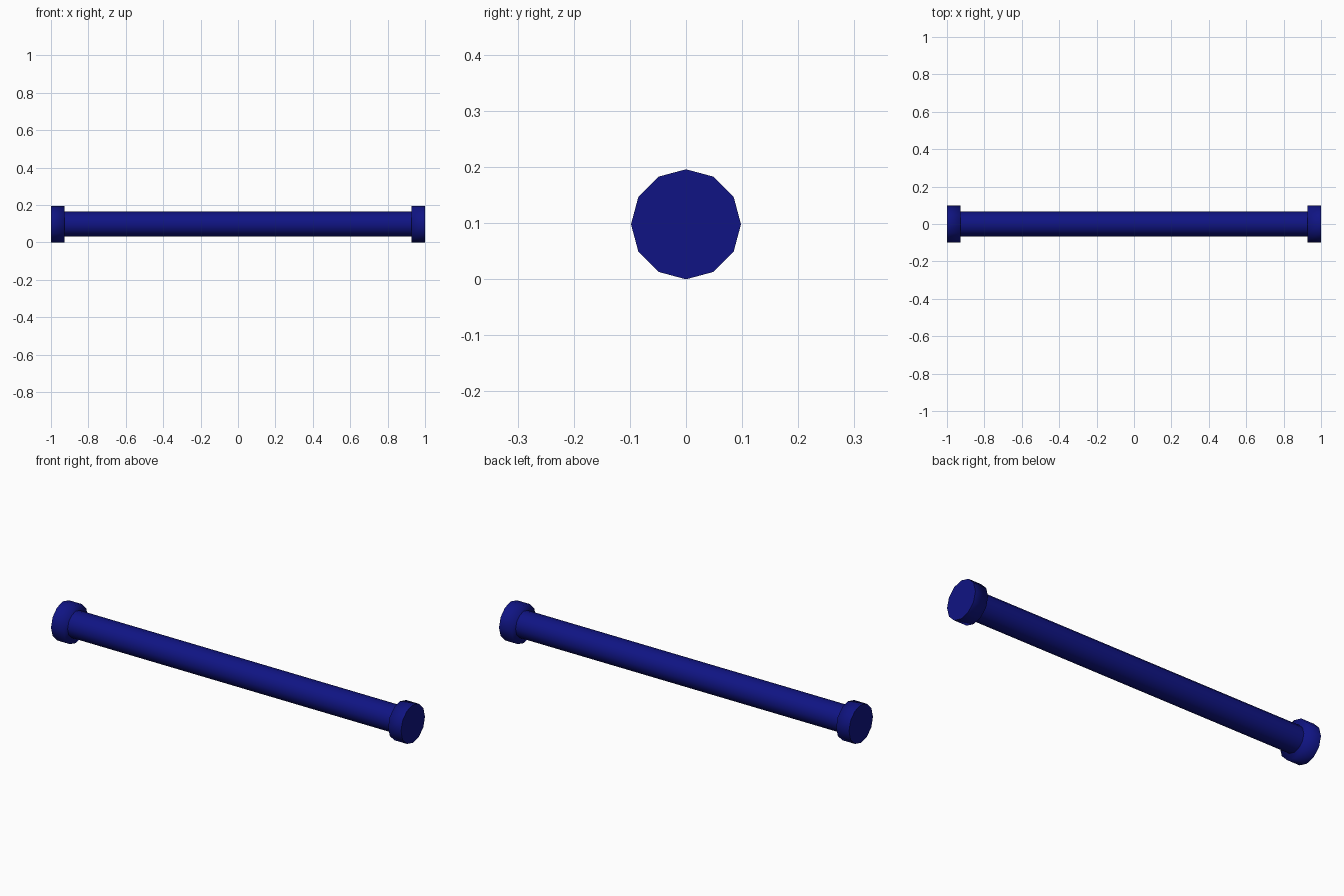
import bpy, math

if "Cube" in bpy.data.objects:
    bpy.data.objects.remove(bpy.data.objects["Cube"])

SIDES = 12
CAP_R, SHAFT_R = 0.098, 0.067
CAP_LEN = 0.073

mat = bpy.data.materials.new("navy_blue")
mat.diffuse_color = (0.005, 0.007, 0.23, 1)
mat.use_nodes = True
mat.node_tree.nodes["Principled BSDF"].inputs["Base Color"].default_value = mat.diffuse_color


def rod(name, radius, x0, x1, fill):
    """Twelve-sided cylinder along x with a corner pointing straight up."""
    bpy.ops.mesh.primitive_cylinder_add(
        vertices=SIDES, radius=radius, depth=x1 - x0, end_fill_type=fill,
        location=((x0 + x1) / 2, 0, CAP_R), rotation=(0, math.pi / 2, 0))
    ob = bpy.context.object
    ob.name = name
    bpy.ops.object.transform_apply(location=True, rotation=True, scale=True)
    ob.data.materials.append(mat)
    bpy.ops.object.shade_smooth_by_angle(angle=math.radians(40))
    return ob


# long smooth bar, ends just inside the caps
rod("shaft", SHAFT_R, -1 + CAP_LEN - 0.005, 1 - CAP_LEN + 0.005, 'NOTHING')

# wider end caps; the inner rim shades softly, the outer face stays crisp
for side, name in ((-1, "left_end_cap"), (1, "right_end_cap")):
    a, b = sorted((side, side * (1 - CAP_LEN)))
    cap = rod(name, CAP_R, a, b, 'NGON')
    me = cap.data
    for e in me.edges:
        if all(abs(me.vertices[i].co.x) < 0.99 for i in e.vertices):
            e.use_edge_sharp = False
